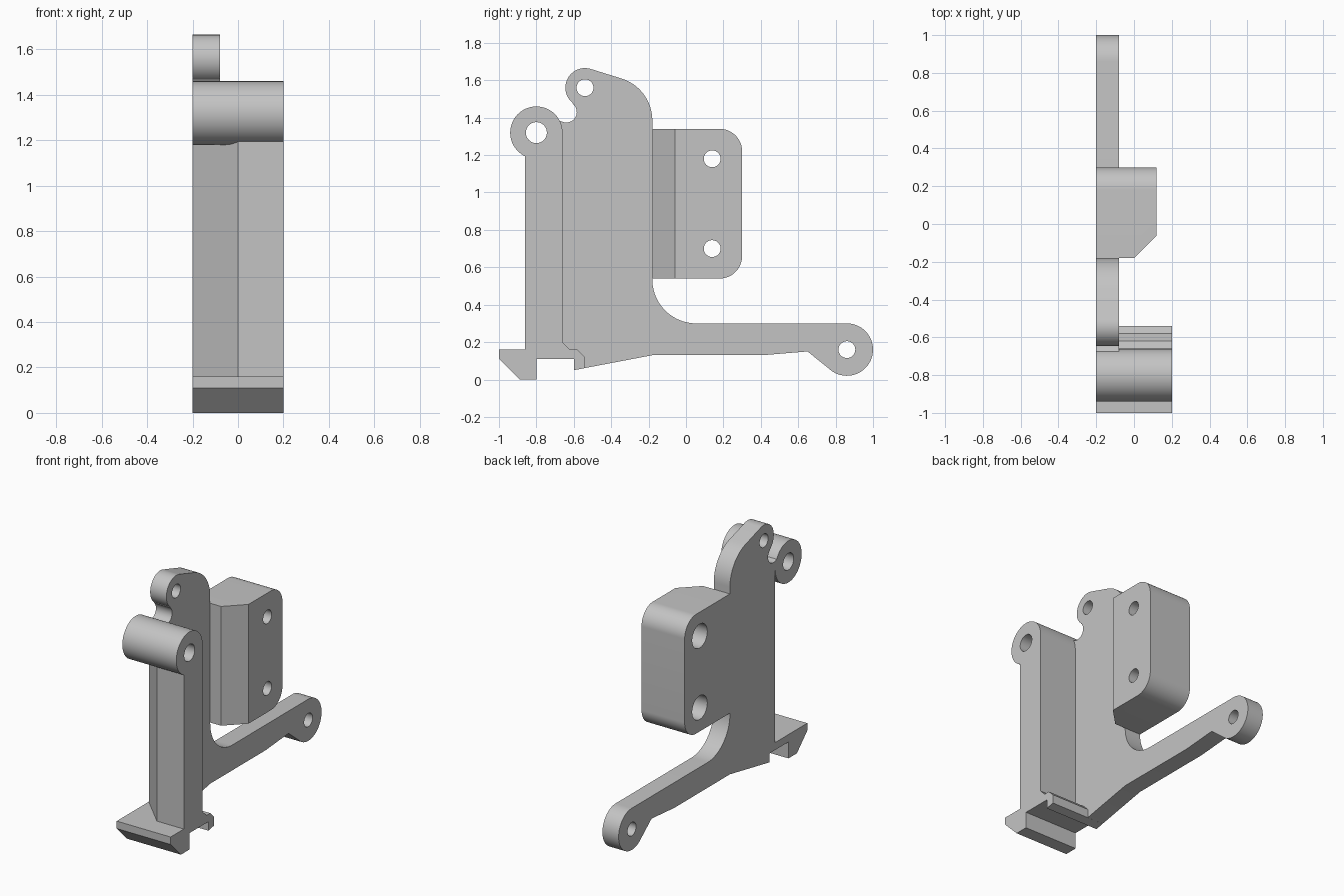
import bpy
import bmesh
from math import cos, sin, radians
from mathutils import Vector

if "Cube" in bpy.data.objects:
    bpy.data.objects.remove(bpy.data.objects["Cube"])

grey = bpy.data.materials.new("plain grey")
grey.use_nodes = True
colour = (0.55, 0.55, 0.55, 1)
grey.diffuse_color = colour
grey.node_tree.nodes["Principled BSDF"].inputs["Base Color"].default_value = colour

LEFT, RIGHT = -0.2, 0.2
PLATE_SIDE = -0.08


def arc(cy, cz, r, start, end, steps=20):
    """Points along an arc, angles in degrees."""
    angles = [radians(start + (end - start) * i / steps) for i in range(steps + 1)]
    return [(cy + r * cos(a), cz + r * sin(a)) for a in angles]


def prism(name, outline, low, high, axis="x"):
    """Extrude an outline along x (points are y, z) or z (points are x, y)."""
    bm = bmesh.new()
    verts = [bm.verts.new((low, a, b) if axis == "x" else (a, b, low)) for a, b in outline]
    face = bm.faces.new(verts)
    shift = Vector((high - low, 0, 0) if axis == "x" else (0, 0, high - low))
    new = bmesh.ops.extrude_face_region(bm, geom=[face])["geom"]
    bmesh.ops.translate(bm, vec=shift, verts=[v for v in new if isinstance(v, bmesh.types.BMVert)])
    bmesh.ops.recalc_face_normals(bm, faces=bm.faces)
    mesh = bpy.data.meshes.new(name)
    bm.to_mesh(mesh)
    bm.free()
    mesh.materials.append(grey)
    ob = bpy.data.objects.new(name, mesh)
    bpy.context.collection.objects.link(ob)
    return ob


def disc(name, y, z, r, low=LEFT, high=RIGHT):
    return prism(name, arc(y, z, r, 0, 354.375, 63), low, high)


def select(ob):
    bpy.ops.object.select_all(action="DESELECT")
    ob.select_set(True)
    bpy.context.view_layer.objects.active = ob


def combine(ob, other, operation):
    """Apply a boolean and discard the helper."""
    select(ob)
    mod = ob.modifiers.new("combine", "BOOLEAN")
    mod.operation, mod.solver, mod.object = operation, "EXACT", other
    bpy.ops.object.modifier_apply(modifier=mod.name)
    bpy.data.objects.remove(other)


def drill(ob, y, z, r, low=-0.3, high=0.3):
    combine(ob, disc("drill", y, z, r, low, high), "DIFFERENCE")


# Side plate with top knob, notch, shoulder and rear arm
outline = [(-0.66, 0.062), (-0.6, 0.05), (-0.18, 0.13), (0.41, 0.13), (0.65, 0.15)]
outline[0] = (-0.66, 0.11)
outline.insert(1, (-0.6, 0.11))
outline += arc(0.86, 0.16, 0.14, -125, 90, 32)
outline += arc(0.055, 0.535, 0.235, 270, 180)
outline += arc(-0.415, 1.385, 0.235, 0, 73.6)
outline += arc(-0.54, 1.56, 0.105, 73.6, 232.4, 28)
outline += arc(-0.64, 1.43, 0.056, 52.4, -105)
outline += [(-0.68, 1.385), (-0.72, 1.36), (-0.66, 1.32)]
plate = prism("side_plate", outline, LEFT, PLATE_SIDE)
drill(plate, -0.54, 1.56, 0.045)
drill(plate, 0.86, 0.16, 0.045)

# Front post with one slanted corner
post = prism("front_post", [(0, -0.86), (0.2, -0.86), (0.2, -0.66), (-0.2, -0.66)],
             0.14, 1.32, "z")

# Hooked foot under the post
foot = prism("hooked_foot", [
    (-1, 0.16), (-1, 0.11), (-0.89, 0), (-0.8, 0), (-0.8, 0.11), (-0.6, 0.11),
    (-0.6, 0.05), (-0.54, 0.061), (-0.54, 0.12), (-0.58, 0.16), (-0.62, 0.16),
    (-0.66, 0.2), (-0.66, 0.16)], LEFT, RIGHT)
combine(post, foot, "UNION")

# Pivot barrel across the top of the post
combine(post, disc("pivot_barrel", -0.8, 1.32, 0.14), "UNION")
drill(post, -0.8, 1.32, 0.056)

# Mounting block with rounded rear corners and a slanted front corner
block = prism("mounting_block",
              [(-0.18, 0.54)] + arc(0.18, 0.66, 0.12, -90, 0)
              + arc(0.18, 1.22, 0.12, 0, 90) + [(-0.18, 1.34)], LEFT, 0.12)
corner = prism("corner_cutter", [(-0.02, -0.2), (0.14, -0.2), (0.14, -0.04)], 0.4, 1.5, "z")
combine(block, corner, "DIFFERENCE")
for z in (0.7, 1.18):
    drill(block, 0.14, z, 0.045)
    drill(block, 0.14, z, 0.08, -0.3, -0.08)

for ob in (plate, post, block):
    select(ob)
    bpy.ops.object.shade_smooth_by_angle(angle=radians(30))
